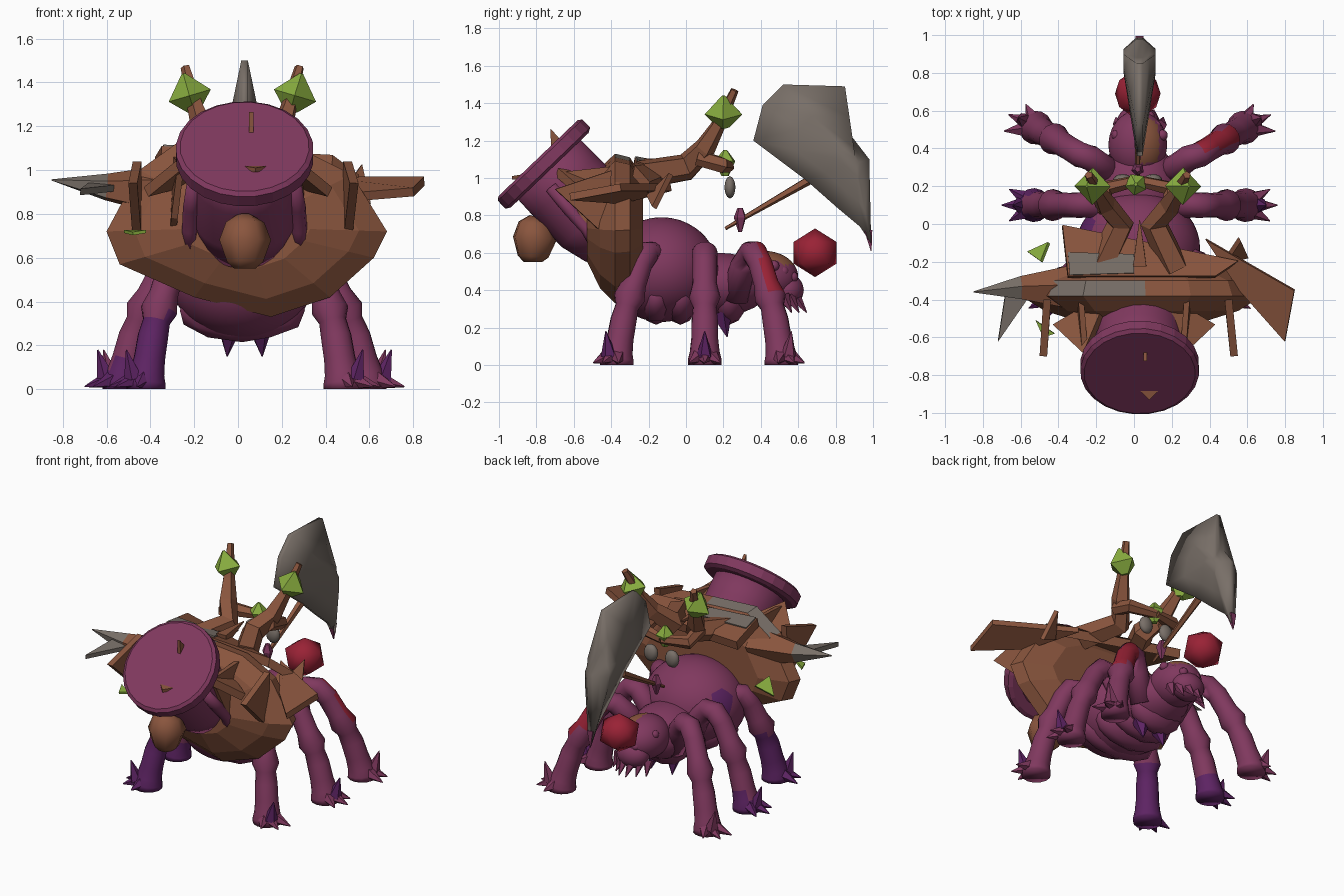
import bpy, bmesh, math
from mathutils import Vector

if "Cube" in bpy.data.objects:
    bpy.data.objects.remove(bpy.data.objects["Cube"])

CX = 0.02  # symmetry plane of the creature


def material(name, rgb):
    m = bpy.data.materials.new(name)
    m.use_nodes = True
    m.diffuse_color = (*rgb, 1)
    m.node_tree.nodes["Principled BSDF"].inputs["Base Color"].default_value = (*rgb, 1)
    return m


PURPLE = material("plum", (0.215, 0.04, 0.113))
DARK = material("violet", (0.11, 0.017, 0.125))
BROWN = material("bark brown", (0.255, 0.092, 0.048))
GREY = material("stone grey", (0.19, 0.16, 0.138))
GREEN = material("leaf green", (0.25, 0.42, 0.05))
RED = material("crimson", (0.32, 0.016, 0.036))


def finish(name, bm, mat, smooth=False, second=None, rule=None):
    """Turn a bmesh into an object; faces matching the rule get the second colour."""
    bmesh.ops.recalc_face_normals(bm, faces=bm.faces)
    for f in bm.faces:
        f.smooth = smooth
        if rule and rule(f.calc_center_median()):
            f.material_index = 1
    me = bpy.data.meshes.new(name)
    bm.to_mesh(me)
    bm.free()
    me.materials.append(mat)
    if second:
        me.materials.append(second)
    ob = bpy.data.objects.new(name, me)
    bpy.context.collection.objects.link(ob)
    return ob


def ball(name, c, size, mat, detail=3, smooth=True, **kw):
    bm = bmesh.new()
    bmesh.ops.create_icosphere(bm, subdivisions=detail, radius=1)
    for v in bm.verts:
        v.co = Vector([a * s + o for a, s, o in zip(v.co, size, c)])
    return finish(name, bm, mat, smooth, **kw)


def loft(name, rings, mat, smooth=False, **kw):
    bm = bmesh.new()
    rows = [[bm.verts.new(p) for p in ring] for ring in rings]
    n = len(rows[0])
    for a, b in zip(rows, rows[1:]):
        for i in range(n):
            j = (i + 1) % n
            bm.faces.new((a[i], a[j], b[j], b[i]))
    bm.faces.new(rows[0])
    bm.faces.new(rows[-1])
    return finish(name, bm, mat, smooth, **kw)


def tube(name, pts, radii, mat, sides=8, smooth=False, spin=0.0, **kw):
    pts = [Vector(p) for p in pts]
    rings = []
    side = None
    for i, (p, r) in enumerate(zip(pts, radii)):
        d = (pts[min(i + 1, len(pts) - 1)] - pts[max(i - 1, 0)]).normalized()
        if side is None:
            side = d.orthogonal()
        side = (side - d * side.dot(d)).normalized()
        up = d.cross(side)
        turn = [2 * math.pi * k / sides + spin for k in range(sides)]
        rings.append([p + r * (math.cos(t) * side + math.sin(t) * up) for t in turn])
    return loft(name, rings, mat, smooth, **kw)


def spike(name, base, tip, r, mat, sides=5):
    return tube(name, [base, tip], [r, 0.003], mat, sides)


def plate(name, pts, thick, mat, **kw):
    pts = [Vector(p) for p in pts]
    n = (pts[1] - pts[0]).cross(pts[2] - pts[0]).normalized() * thick / 2
    return loft(name, [[p - n for p in pts], [p + n for p in pts]], mat, **kw)


# Body: abdomen, thorax, belly rings and head
BRUISE = Vector((-0.25, -0.03, 0.6))
ball("abdomen", (CX, -0.13, 0.51), (0.33, 0.3, 0.28), PURPLE, 4,
     second=DARK, rule=lambda c: (c - BRUISE).length < 0.08)
ball("thorax", (CX, 0.18, 0.43), (0.22, 0.27, 0.17), PURPLE)
for i in range(4):
    ball(f"belly_ring_{i}", (CX, -0.16 + i * 0.13, 0.36), (0.3 - 0.035 * i, 0.1, 0.145), PURPLE, 2)
ball("head", (CX, 0.42, 0.47), (0.155, 0.18, 0.14), PURPLE, 4,
     second=BROWN, rule=lambda c: c.z > 0.535 and 0.03 < c.x < 0.13 and c.y > 0.32)
ball("snout", (CX, 0.54, 0.4), (0.11, 0.09, 0.09), PURPLE)

# Legs: root, knee and foot depth plus foot spread, mirrored
LEGS = {"front": (-0.08, -0.19, -0.37, 0.45), "middle": (0.1, 0.1, 0.1, 0.56),
        "back": (0.26, 0.35, 0.51, 0.55)}
for sx, label in ((1, "left"), (-1, "right")):
    def at(x, y, z):
        return (CX + 0.01 + sx * x, y, z)

    for pair, (ry, ky, fy, fx) in LEGS.items():
        def shin(t, z):
            return at(0.29 + (fx - 0.29) * t, ky + (fy - ky) * t, z)
        kw = {}
        if pair == "front" and sx < 0:
            kw = dict(second=DARK, rule=lambda c: c.z < 0.34)
        elif pair == "middle" and sx < 0:
            kw = dict(second=DARK, rule=lambda c: c.z < 0.12)
        elif pair == "back" and sx > 0:
            kw = dict(second=RED,
                      rule=lambda c: 0.42 < c.z < 0.62 and c.x > 0.33 and c.y + 0.25 * c.z > 0.535)
        tube(f"{pair}_leg_{label}",
             [at(0.12, ry, 0.36), at(0.2, (ry + ky) / 2, 0.53), at(0.26, ky, 0.6), shin(0.1, 0.6),
              shin(0.3, 0.54), shin(0.5, 0.43), shin(0.63, 0.36), shin(0.7, 0.31), shin(0.8, 0.24),
              shin(0.9, 0.14), shin(0.97, 0.07), shin(1, 0.03), shin(1, 0)],
             [0.075, 0.07, 0.068, 0.068, 0.065, 0.067, 0.085, 0.063, 0.07, 0.072, 0.08, 0.09, 0.09],
             PURPLE, 14, True, **kw)
        # Low claws fan outward, one tall spur stands above them
        out = math.atan2((fy - ry) * 0.9, 0.36)
        spur = PURPLE if pair == "back" else DARK
        for k, a in enumerate((out - 0.7, out, out + 0.7)):
            dx, dy = math.cos(a), math.sin(a)
            spike(f"{pair}_claw_{label}_{k}", at(fx + 0.05 * dx, fy + 0.05 * dy, 0.045),
                  at(fx + 0.17 * dx, fy + 0.13 * dy, 0.012), 0.045, spur if sx < 0 else PURPLE)
        dx, dy = math.cos(out), math.sin(out)
        spike(f"{pair}_spur_{label}", at(fx + 0.07 * dx, fy + 0.07 * dy, 0.05),
              at(fx + 0.11 * dx, fy + 0.1 * dy, 0.18), 0.045, spur)

    # Face: eyes, mandibles and belly fangs
    for k in range(3):
        ball(f"eye_bump_{label}_{k}", at(0.05 + 0.035 * k, 0.57 - 0.05 * k, 0.47 + 0.03 * k),
             (0.03,) * 3, PURPLE, 2)
        spike(f"mandible_{label}_{k}", at(0.03 + 0.04 * k, 0.58 - 0.03 * k, 0.37),
              at(0.025 + 0.05 * k, 0.645 - 0.04 * k, 0.28), 0.035, PURPLE)
    spike(f"belly_fang_{label}", at(0.07, 0.19, 0.28), at(0.08, 0.22, 0.15), 0.06, DARK)

# Faceted bark shell across the back, with one worn grey streak on top
OUTLINE = [(-0.6, 0.72), (-0.54, 0.57), (-0.2, 0.42), (0.15, 0.33), (0.42, 0.42), (0.62, 0.6),
           (0.68, 0.72), (0.52, 0.98), (0.3, 1.09), (0.06, 1.11), (-0.27, 1.13), (-0.45, 1.0)]
LAYERS = [(-0.53, 0.45), (-0.46, 0.8), (-0.38, 1.0), (-0.3, 0.95), (-0.23, 0.66)]
loft("bark_shell", [[(0.04 + (x - 0.04) * s, y, 0.74 + (z - 0.74) * s) for x, z in OUTLINE]
                    for y, s in LAYERS], BROWN,
     second=GREY, rule=lambda c: c.z > 1.0 and -0.36 < c.y < -0.3 and c.x < 0.05)

# Bark planks and splinters on the shell
plate("top_plank", [(-0.38, -0.01, 1.03), (-0.35, -0.28, 1.08), (0.43, -0.28, 1.04), (0.55, -0.2, 0.95)],
      0.06, BROWN)
plate("plank_patch", [(-0.35, -0.15, 1.089), (-0.34, -0.27, 1.112), (0.0, -0.26, 1.094), (0.0, -0.16, 1.076)],
      0.009, GREY)
plate("left_plank", [(0.38, -0.08, 0.95), (0.85, -0.35, 0.95), (0.8, -0.62, 0.9), (0.56, -0.35, 0.88)],
      0.04, BROWN)
tube("right_horn", [(-0.3, -0.34, 0.9), (-0.6, -0.34, 0.92), (-0.85, -0.36, 0.955)], [0.13, 0.065, 0.003],
     BROWN, 5, second=GREY, rule=lambda c: c.x < -0.55)
plate("right_horn_prong", [(-0.54, -0.36, 0.92), (-0.72, -0.62, 0.9), (-0.68, -0.36, 0.93)], 0.03, GREY)
for n, x, w in (("right", -0.46, -0.48), ("left", 0.5, 0.53)):
    plate(f"{n}_front_splinter", [(x, -0.4, 1.04), (w, -0.7, 0.94), (x, -0.42, 0.68)], 0.04, BROWN)
    s = 1 if x > 0 else -1
    plate(f"{n}_shoulder_flake", [(s * 0.12, -0.36, 0.98), (s * 0.42, -0.54, 0.9), (s * 0.26, -0.69, 1.03)],
          0.05, BROWN)
    plate(f"{n}_collar_flake", [(s * 0.28, -0.4, 1.06), (s * 0.26, -0.67, 1.03), (s * 0.29, -0.56, 0.78),
                                (s * 0.3, -0.42, 0.68)], 0.03, BROWN)
plate("rear_splinter", [(0.48, -0.2, 0.9), (0.56, -0.08, 1.02), (0.6, -0.17, 0.84)], 0.03, BROWN)
spike("top_splinter", (0.03, -0.22, 1.07), (0.03, 0.02, 1.1), 0.05, BROWN, 4)
plate("right_leaf", [(-0.56, -0.15, 0.68), (-0.45, -0.1, 0.74), (-0.49, -0.2, 0.78)], 0.02, GREEN)
plate("front_leaf", [(-0.52, -0.51, 0.72), (-0.42, -0.58, 0.72), (-0.48, -0.6, 0.71)], 0.015, GREEN)

# Tilted stump with a wide rim, tusks, splinters and a hanging nut
axis = Vector((0, -0.69, 0.72))
rim = Vector((0.03, -0.77, 1.085))
tube("stump", [rim - axis * d for d in (0.0, 0.18, 0.4, 0.55)], [0.23, 0.235, 0.24, 0.2], PURPLE, 24, True)
tube("stump_rim", [rim + axis * d for d in (-0.06, -0.045, 0.015, 0.03)], [0.29, 0.315, 0.315, 0.295],
     PURPLE, 24)
for n, x in (("right", -0.22), ("left", 0.28)):
    tube(f"{n}_tusk", [(x * 0.9, -0.72, 0.95), (x * 0.97, -0.62, 0.83), (x, -0.53, 0.73), (x, -0.48, 0.63)],
         [0.035, 0.038, 0.036, 0.03], PURPLE, 8, True)
plate("rim_splinter", [(0.06, -0.72, 1.12), (0.06, -0.725, 1.265), (0.06, -0.64, 1.17)], 0.02, BROWN)
plate("rim_chip", [(0.02, -0.87, 1.01), (0.14, -0.87, 1.01), (0.08, -0.93, 1.0)], 0.02, BROWN)
tube("hanging_nut", [(0.03, -0.82, 0.55), (0.03, -0.82, 0.58), (0.03, -0.81, 0.68), (0.03, -0.81, 0.76),
                     (0.03, -0.8, 0.79)], [0.05, 0.085, 0.122, 0.09, 0.04], BROWN, 7, True)

# Branching antlers with leaf crystals
x = 0.02
for n, s in (("right", -1), ("left", 1)):
    tube(f"{n}_antler_beam", [(x + s * 0.2, -0.24, 1.02), (x + s * 0.09, 0.0, 1.06), (x + s * 0.17, 0.1, 1.16),
                              (x + s * 0.21, 0.17, 1.28), (x + s * 0.26, 0.26, 1.47)],
         [0.08, 0.075, 0.06, 0.04, 0.022], BROWN, 5)
    tube(f"{n}_antler_arm", [(x + s * 0.17, 0.06, 1.11), (x + s * 0.17, 0.19, 1.07), (x, 0.23, 1.06)],
         [0.045, 0.045, 0.03], BROWN, 6)
    tube(f"{n}_crystal", [(x + s * (0.24 + d), 0.2, z) for d, z in ((-0.02, 1.27), (0, 1.34), (0.03, 1.44))],
         [0.03, 0.1, 0.008], GREEN, 4, spin=math.pi / 4)
    ball(f"{n}_lens", (x + s * 0.08, 0.235, 0.95), (0.05, 0.03, 0.06), GREY, 2)
tube("middle_crystal", [(0.01, 0.21, z) for z in (1.01, 1.09, 1.15)], [0.02, 0.06, 0.01], GREEN, 5)

# Axe: blade swelling towards its back edge, thin handle
BLADE = [(0.36, 1.2), (0.41, 1.39), (0.52, 1.5), (0.85, 1.49), (0.88, 1.23), (0.98, 1.1),
         (0.99, 0.65), (0.93, 0.74), (0.81, 0.84), (0.64, 0.99)]


def blade_ring(offset, s):
    return [(0.03 + offset, 0.91 + (y - 0.91) * s, 1.08 + (z - 1.08) * s) for y, z in BLADE]


loft("axe_blade", [blade_ring(o, s) for o, s in
                   ((-0.085, 0.2), (-0.05, 0.6), (-0.015, 1), (0.015, 1), (0.05, 0.6), (0.085, 0.2))],
     GREY, True)
spike("axe_tip", (0.03, 0.975, 0.72), (0.03, 0.99, 0.61), 0.03, PURPLE, 4)
tube("axe_handle", [(0.02, 0.21, 0.73), (0.02, 0.66, 0.99)], [0.01, 0.025], BROWN, 5)
tube("handle_knob", [(0.02, 0.29, z) for z in (0.71, 0.79, 0.84)], [0.01, 0.035, 0.015], PURPLE, 5)

# Red gem ahead of the head
ball("red_gem", (0.02, 0.69, 0.6), (0.135, 0.135, 0.13), RED, 1, True)
